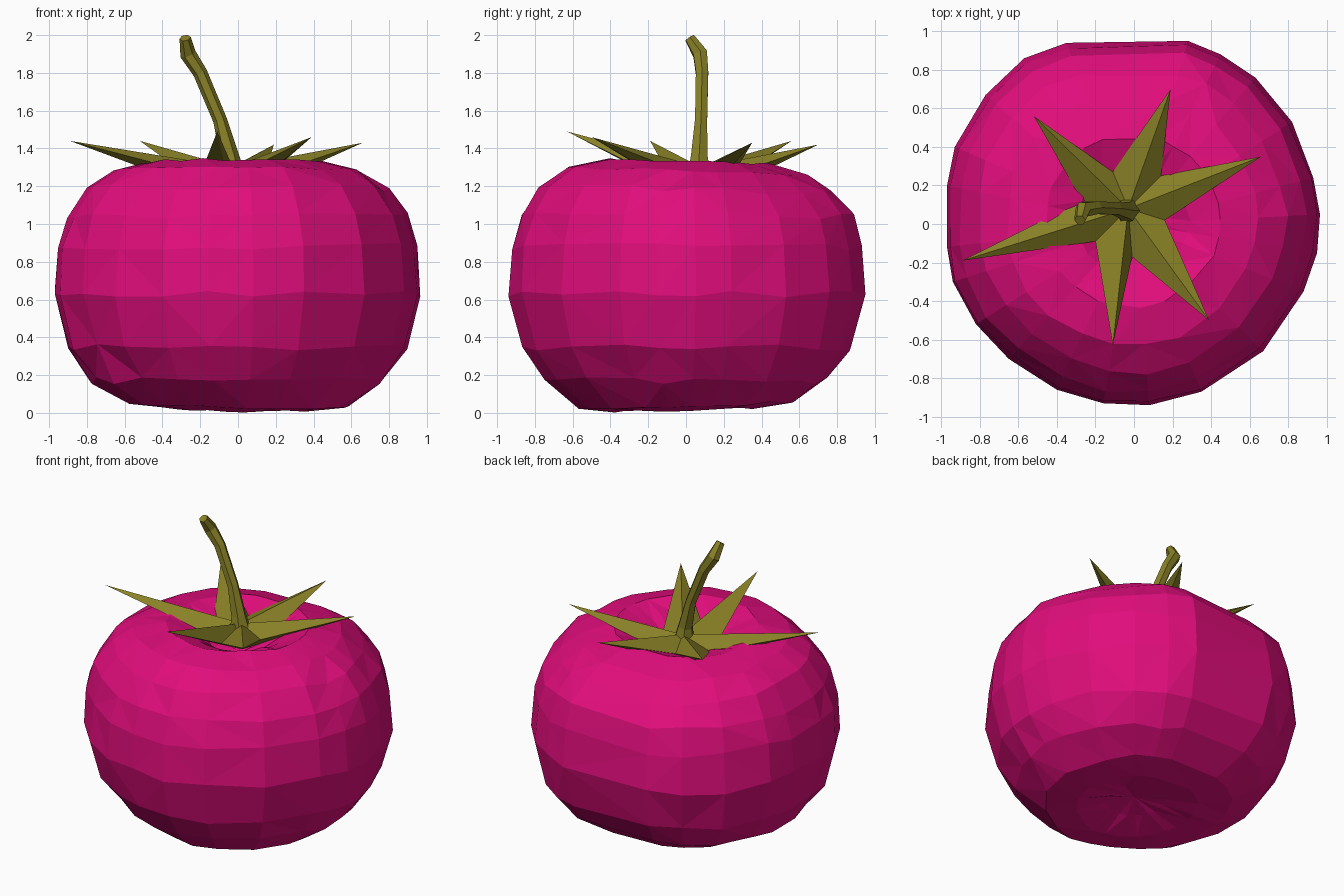
import bpy, bmesh, math, random
from mathutils import Vector

if "Cube" in bpy.data.objects:
    bpy.data.objects.remove(bpy.data.objects["Cube"])

random.seed(4)

def material(name, color):
    m = bpy.data.materials.new(name)
    m.diffuse_color = (*color, 1)
    m.use_nodes = True
    m.node_tree.nodes["Principled BSDF"].inputs["Base Color"].default_value = m.diffuse_color
    return m

def finish(bm, name, mat):
    bmesh.ops.recalc_face_normals(bm, faces=bm.faces)
    me = bpy.data.meshes.new(name)
    bm.to_mesh(me)
    bm.free()
    me.materials.append(mat)
    ob = bpy.data.objects.new(name, me)
    bpy.context.collection.objects.link(ob)
    return ob

def bridge(bm, a, b):
    n = len(a)
    for i in range(n):
        j = (i + 1) % n
        bm.faces.new((a[i], a[j], b[j], b[i]))

def fan(bm, ring, tip):
    for i in range(len(ring)):
        bm.faces.new((ring[i], ring[(i + 1) % len(ring)], tip))

red = material("fruit_skin", (0.75, 0.004, 0.20))
green = material("leaf_green", (0.25, 0.22, 0.02))

# Fruit: uneven round outline swept through a dimpled profile
outline = [(.28, .95), (.45, .88), (.63, .76), (.82, .53), (.93, .24), (.965, .05),
           (.95, -.15), (.88, -.35), (.67, -.66), (.35, -.87), (.08, -.94), (-.16, -.93),
           (-.40, -.86), (-.65, -.70), (-.82, -.52), (-.94, -.30), (-.97, -.12),
           (-.97, .20), (-.93, .40), (-.77, .67), (-.57, .86), (-.35, .94)]
profile = [(.18, .06), (.39, .02), (.60, .045), (.79, .17), (.92, .35), (1.0, .63),
           (.98, .88), (.925, 1.04), (.82, 1.18), (.67, 1.28), (.46, 1.33),
           (.30, 1.27), (.14, 1.15)]
bm = bmesh.new()
rings = []
for s, z in profile:
    ring = []
    for x, y in outline:
        k = s if s == 1.0 else s + random.uniform(-.012, .012)
        dz = random.uniform(-.02, .02) if .1 < z < 1.2 else random.uniform(-.008, .008)
        tilt = -.03 * y * s if z > 1.1 else (.03 * y - .015 * x) * s if z < .1 else 0
        ring.append(bm.verts.new((x * k, y * k, max(0, z + dz + tilt))))
    rings.append(ring)
for a, b in zip(rings, rings[1:]):
    bridge(bm, a, b)
fan(bm, rings[0], bm.verts.new((0, 0, .09)))
fan(bm, rings[-1], bm.verts.new((-.02, .06, 1.11)))
bmesh.ops.triangulate(bm, faces=bm.faces)
finish(bm, "fruit", red)

# Calyx: six ridged pointed leaves around a shallow hub
tips = [(.19, .70, 1.42), (.66, .35, 1.43), (.39, -.50, 1.46),
        (-.11, -.63, 1.49), (-.89, -.19, 1.44), (-.52, .56, 1.44)]
valleys = [(.14, .25), (.16, .02), (-.01, -.17), (-.20, -.09), (-.27, .12), (-.11, .27)]
bm = bmesh.new()
star = []
for tip, v in zip(tips, valleys):
    star += [bm.verts.new(tip), bm.verts.new((*v, 1.26))]
fan(bm, star, bm.verts.new((-.03, .08, 1.30)))
fan(bm, star, bm.verts.new((-.03, .08, 1.12)))
finish(bm, "calyx", green)

# Stem: six-sided bent tapering stalk
path = [(-.03, .07, 1.24, .075), (-.045, .07, 1.36, .05), (-.095, .08, 1.55, .037),
        (-.20, .085, 1.80, .038), (-.265, .075, 1.90, .043), (-.28, .02, 1.985, .030)]
bm = bmesh.new()
rings = []
for i, (x, y, z, r) in enumerate(path):
    p, q = path[max(i - 1, 0)], path[min(i + 1, len(path) - 1)]
    t = (Vector(q[:3]) - Vector(p[:3])).normalized()
    u = Vector((0, 1, 0)).cross(t).normalized()
    w = t.cross(u)
    rings.append([bm.verts.new(Vector((x, y, z)) + r * (u * math.cos(a) + w * math.sin(a)))
                  for a in [k * math.tau / 6 for k in range(6)]])
for a, b in zip(rings, rings[1:]):
    bridge(bm, a, b)
bm.faces.new(rings[0])
bm.faces.new(rings[-1])
finish(bm, "stem", green)
